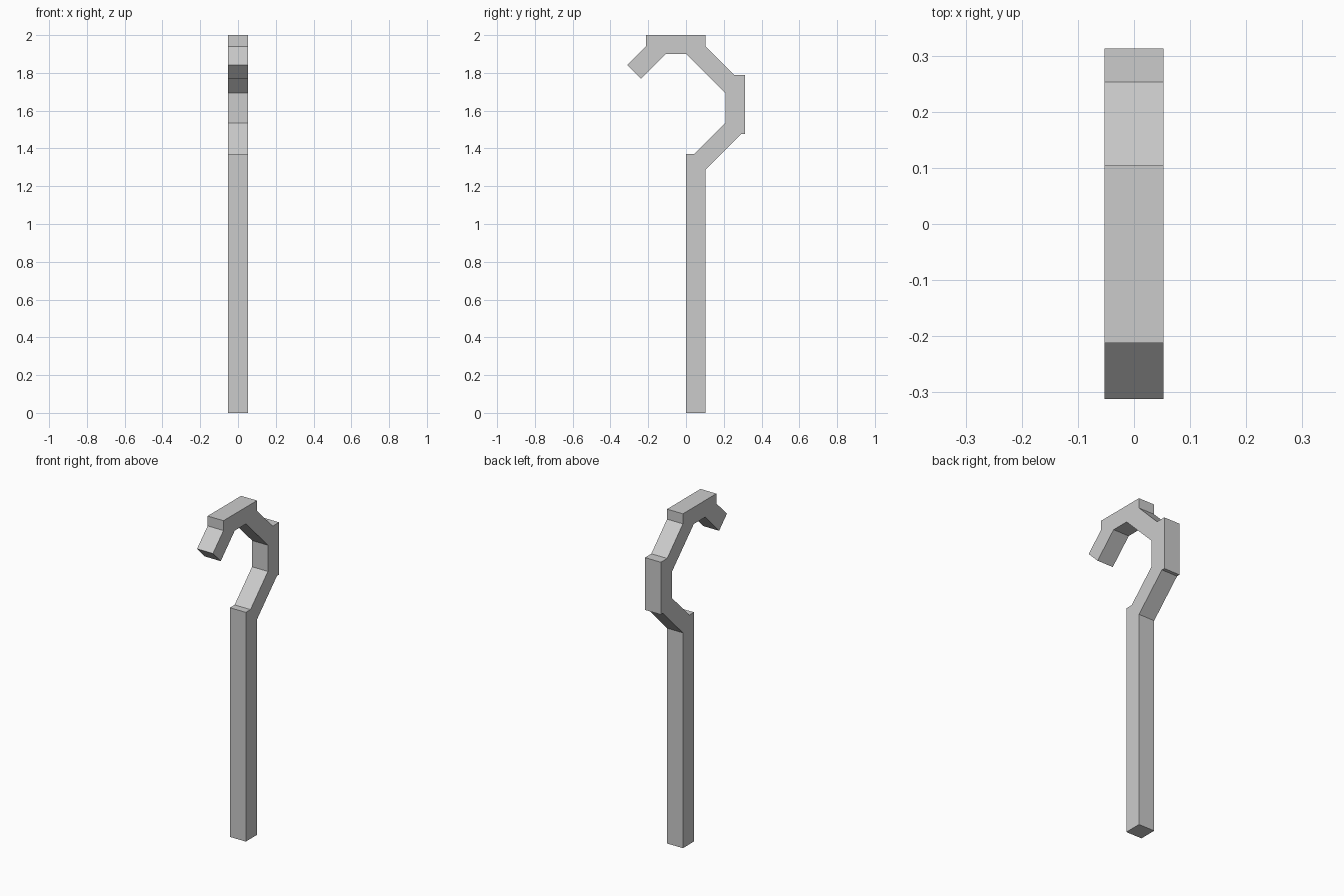
import bpy
import bmesh

if "Cube" in bpy.data.objects:
    bpy.data.objects.remove(bpy.data.objects["Cube"])

WIDTH = 0.105

# Side outline of the hooked cane as (y, z), running up the back and down the inside
OUTLINE = [
    (-0.001, 0.0), (0.104, 0.0), (0.104, 1.288),       # shaft foot and back
    (0.293, 1.477), (0.313, 1.477),                    # lower slope
    (0.313, 1.79), (0.253, 1.79),                      # rear upright
    (0.104, 1.94), (0.104, 2.0),                       # upper slope
    (-0.212, 2.0), (-0.212, 1.941),                    # flat top
    (-0.312, 1.842), (-0.238, 1.768),                  # hook tip
    (-0.106, 1.9), (0.001, 1.9),                       # inside of the top
    (0.208, 1.693), (0.208, 1.536),                    # inside of the upright
    (0.043, 1.371), (-0.001, 1.371),                   # shoulder of the shaft
]

# Single flat grey
grey = bpy.data.materials.new("grey")
grey.diffuse_color = (0.6, 0.6, 0.6, 1.0)
grey.use_nodes = True
grey.node_tree.nodes["Principled BSDF"].inputs["Base Color"].default_value = grey.diffuse_color

# Extrude the outline across the width
bm = bmesh.new()
face = bm.faces.new([bm.verts.new((-WIDTH / 2, y, z)) for y, z in OUTLINE])
side = bmesh.ops.extrude_face_region(bm, geom=[face])
moved = [v for v in side["geom"] if isinstance(v, bmesh.types.BMVert)]
bmesh.ops.translate(bm, verts=moved, vec=(WIDTH, 0, 0))
bmesh.ops.recalc_face_normals(bm, faces=bm.faces)

mesh = bpy.data.meshes.new("hooked_cane")
bm.to_mesh(mesh)
bm.free()
mesh.materials.append(grey)
cane = bpy.data.objects.new("hooked_cane", mesh)
bpy.context.collection.objects.link(cane)
